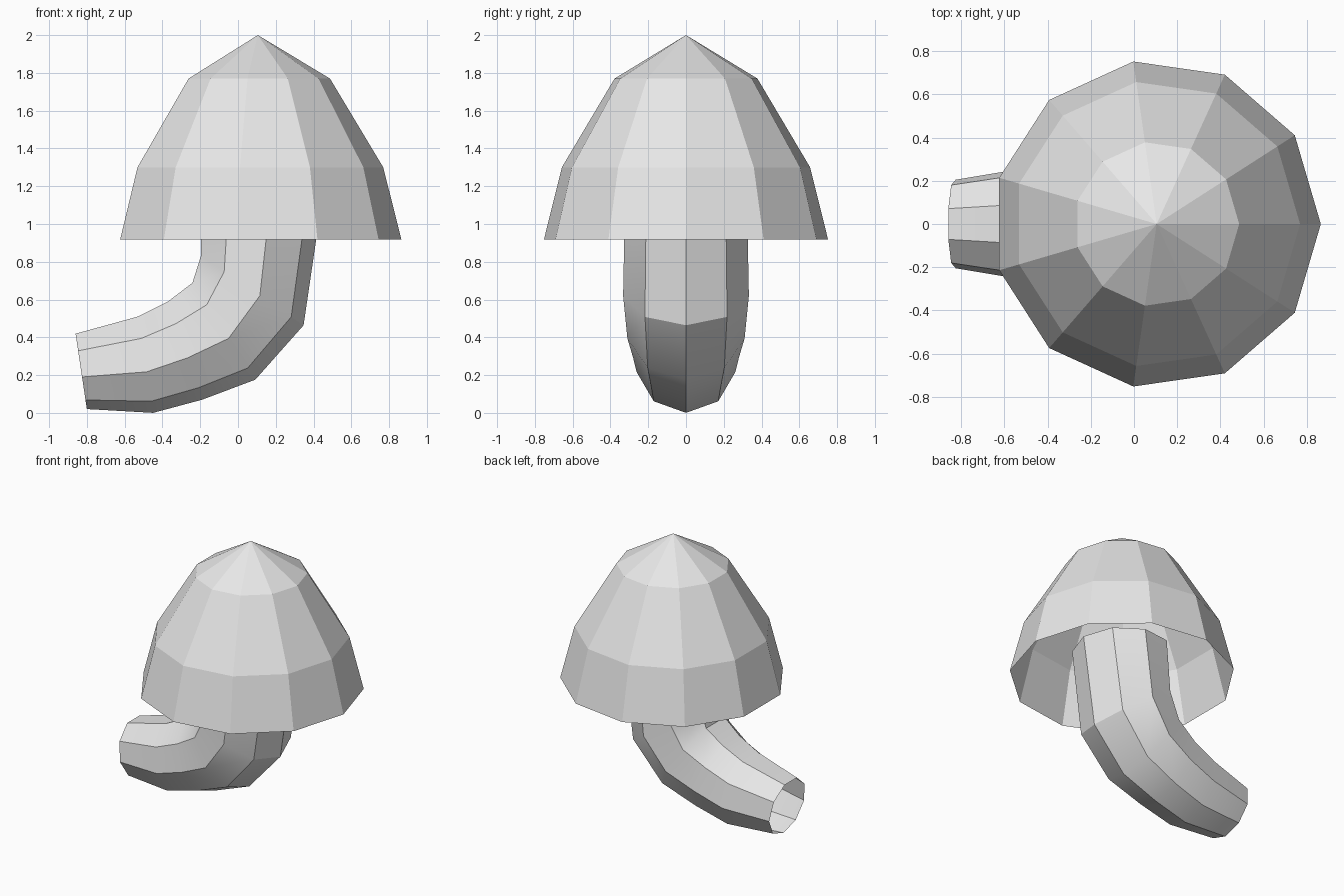
import bpy
import bmesh
from math import sin, cos, tau, radians
from mathutils import Vector

cube = bpy.data.objects.get("Cube")
if cube:
    bpy.data.objects.remove(cube, do_unlink=True)

# One plain grey for everything
grey = bpy.data.materials.new("light_grey")
grey.use_nodes = True
grey.diffuse_color = (0.8, 0.8, 0.8, 1)
grey.node_tree.nodes["Principled BSDF"].inputs["Base Color"].default_value = (0.8, 0.8, 0.8, 1)


def ring(center, radius, sides, u, v):
    """Points of a regular polygon spanned by the directions u and v."""
    return [center + radius * (u * cos(tau * i / sides) + v * sin(tau * i / sides))
            for i in range(sides)]


def skin(name, rings, apex=None):
    """Bridge rings into an open shell, optionally closed to a point."""
    bm = bmesh.new()
    loops = [[bm.verts.new(p) for p in r] for r in rings]
    n = len(loops[0])
    for lo, hi in zip(loops, loops[1:]):
        for i in range(n):
            j = (i + 1) % n
            bm.faces.new((lo[i], lo[j], hi[j], hi[i]))
    if apex is not None:
        tip = bm.verts.new(apex)
        for i in range(n):
            bm.faces.new((loops[-1][i], loops[-1][(i + 1) % n], tip))
    mesh = bpy.data.meshes.new(name)
    bm.to_mesh(mesh)
    bm.free()
    mesh.materials.append(grey)
    obj = bpy.data.objects.new(name, mesh)
    bpy.context.collection.objects.link(obj)
    return obj


X, Y = Vector((1, 0, 0)), Vector((0, 1, 0))

# Cap: hollow faceted dome, open underneath
cap_profile = [(0.76, 0.917), (0.664, 1.3), (0.382, 1.77)]
skin("mushroom_cap",
     [ring(Vector((0.105, 0, z)), r, 11, X, Y) for r, z in cap_profile],
     Vector((0.105, 0, 2)))

# Stem: bent open tube; each section is x, z, radius, slope in degrees
stem_path = [
    (-0.831, 0.226, 0.208, 8.5),
    (-0.491, 0.263, 0.266, 9),
    (-0.283, 0.338, 0.284, 19),
    (-0.08, 0.44, 0.315, 33),
    (0.067, 0.653, 0.338, 56),
    (0.115, 1.13, 0.328, 87),
]
sections = []
for x, z, r, slope in stem_path:
    a = radians(slope)
    sections.append(ring(Vector((x, 0, z)), r, 9, Vector((sin(a), 0, -cos(a))), Y))
stem = skin("mushroom_stem", sections)

# Smooth along the stem, crisp between its sides
bpy.ops.object.select_all(action='DESELECT')
stem.select_set(True)
bpy.context.view_layer.objects.active = stem
bpy.ops.object.shade_smooth_by_angle(angle=radians(30))
